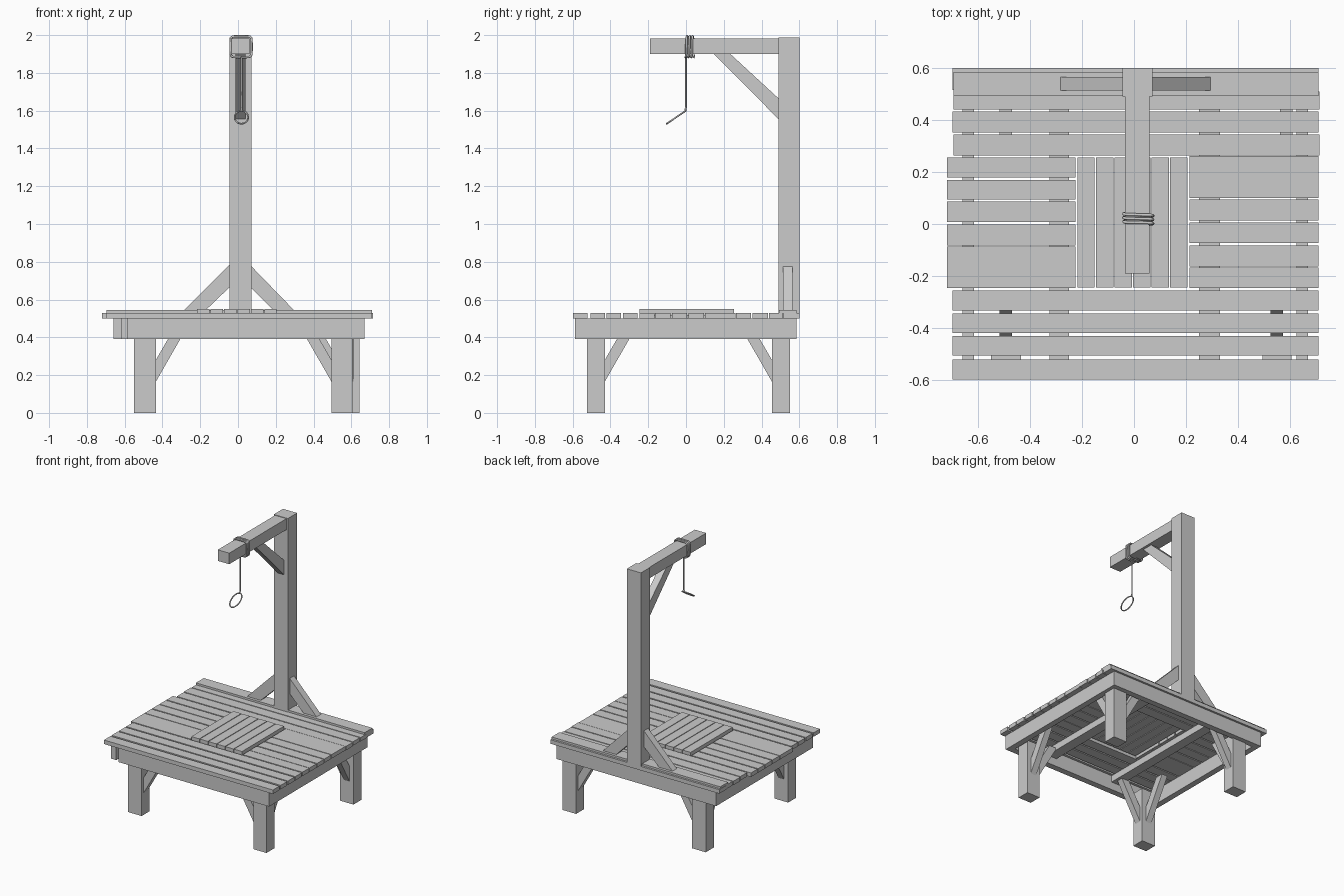
import bpy, bmesh, math
from mathutils import Vector

if "Cube" in bpy.data.objects:
    bpy.data.objects.remove(bpy.data.objects["Cube"])


def box(name, x0, x1, y0, y1, z0, z1):
    prism(name, [(x0, y0), (x1, y0), (x1, y1), (x0, y1)], 'Z', z0, z1)


def prism(name, profile, axis, lo, hi):
    """Extrude a 2D profile along an axis."""
    def place(p, t):
        a, b = p
        return {'X': (t, a, b), 'Y': (a, t, b), 'Z': (a, b, t)}[axis]
    bm = bmesh.new()
    n = len(profile)
    low = [bm.verts.new(place(p, lo)) for p in profile]
    high = [bm.verts.new(place(p, hi)) for p in profile]
    bm.faces.new(low)
    bm.faces.new(high)
    for i in range(n):
        j = (i + 1) % n
        bm.faces.new((low[i], low[j], high[j], high[i]))
    bmesh.ops.recalc_face_normals(bm, faces=bm.faces)
    me = bpy.data.meshes.new(name)
    bm.to_mesh(me)
    bm.free()
    bpy.context.collection.objects.link(bpy.data.objects.new(name, me))


def rope(name, pts, radius, cyclic=False):
    cu = bpy.data.curves.new(name, 'CURVE')
    cu.dimensions = '3D'
    cu.bevel_depth = radius
    cu.bevel_resolution = 2
    cu.use_fill_caps = True
    sp = cu.splines.new('POLY')
    sp.points.add(len(pts) - 1)
    for p, co in zip(sp.points, pts):
        p.co = (*co, 1)
    sp.use_cyclic_u = cyclic
    bpy.context.collection.objects.link(bpy.data.objects.new(name, cu))


# legs with two slanted braces each, pointing to the middle
for tag, x0, x1, y0, y1 in [("front_left", -.55, -.435, -.525, -.43),
                            ("back_left", -.55, -.435, .455, .55),
                            ("front_right", .495, .605, -.525, -.43),
                            ("back_right", .53, .643, .455, .55)]:
    box(tag + "_leg", x0, x1, y0, y1, 0, .42)
    cx, cy = (x0 + x1) / 2, (y0 + y1) / 2
    for axis, c, start, s in [('Y', cy, x1 if cx < 0 else x0, -math.copysign(1, cx)),
                              ('X', cx, y1 if cy < 0 else y0, -math.copysign(1, cy))]:
        prof = [(start, .165), (start + .175 * s, .47), (start + .11 * s, .47), (start, .28)]
        prism(tag + "_leg_brace_" + axis.lower(), prof, axis, c - .024, c + .024)

# platform frame and joists
box("front_beam", -.585, .63, -.587, -.54, .39, .5)
box("back_beam", -.66, .67, .54, .585, .39, .5)
box("left_beam", -.66, -.615, -.57, .56, .39, .5)
box("right_beam", .625, .67, -.587, .56, .39, .5)
box("left_joist", -.325, -.25, -.55, .55, .45, .5)
box("right_joist", .25, .33, -.55, .55, .45, .5)

# full width deck planks
for i, (y0, y1) in enumerate([(-.598, -.521), (-.506, -.43), (-.42, -.344), (-.333, -.256),
                              (.264, .344), (.352, .433), (.44, .51), (.515, .60)]):
    shift = .004 if i in (4, 6) else 0
    box(f"deck_plank_{i}", -.698 + shift, .71 + shift, y0, y1, .5, .53)

# short planks beside the hatch
for i, y1 in enumerate([.255, .17, .087, -.002, -.087, -.167]):
    box(f"left_short_plank_{i}", -.72, -.225, y1 - .08 if i > 1 else y1 - .076, y1, .5, .53)
for i, y1 in enumerate([.262, .18, .094, .006, -.083, -.167]):
    box(f"right_short_plank_{i}", .213, .71, y1 - (.082 if i == 0 else .08), y1, .5, .53)

# raised hatch planks
for i in range(6):
    x0 = -.217 + i * .0712
    box(f"hatch_plank_{i}", x0, x0 + .066, -.245, .255, .515, .55)

# back cover boards on both sides of the post
box("left_cover_board", -.695, -.045, .492, .585, .525, .545)
box("right_cover_board", .072, .71, .492, .585, .525, .545)

# post, arm and their braces
box("post", -.045, .072, .49, .60, .5, 1.987)
box("arm", -.035, .06, -.19, .50, 1.9, 1.983)
prism("arm_brace", [(.148, 1.9), (.235, 1.9), (.49, 1.665), (.49, 1.555)], 'X', -.013, .04)
prism("left_post_brace", [(-.045, .785), (-.288, .54), (-.175, .54), (-.045, .665)], 'Y', .513, .565)
prism("right_post_brace", [(.072, .775), (.30, .54), (.19, .54), (.072, .66)], 'Y', .513, .565)

# rope wound three times round the arm
wrap, turns, steps = [], 3, 24
for i in range(turns * steps + 1):
    a = 2 * math.pi * i / steps - math.pi / 2
    c, s = math.cos(a), math.sin(a)
    f = lambda v: math.copysign(abs(v) ** .3, v)
    wrap.append((.0165 + .056 * f(c), -.002 + .045 * i / (turns * steps), 1.9385 + .0555 * f(s)))
rope("rope_wrap", wrap, .006)

# hanging rope and tilted end loop
rope("hanging_rope", [(.018, 0, 1.885), (.018, 0, 1.62), (.018, -.004, 1.598)], .005)
centre = Vector((.018, -.052, 1.565))
along = Vector((0, -.05, -.034))
loop = [centre + along * math.cos(t) + Vector((.036, 0, 0)) * math.sin(t)
        for t in (2 * math.pi * i / 20 for i in range(20))]
rope("rope_loop", loop, .0045, True)
